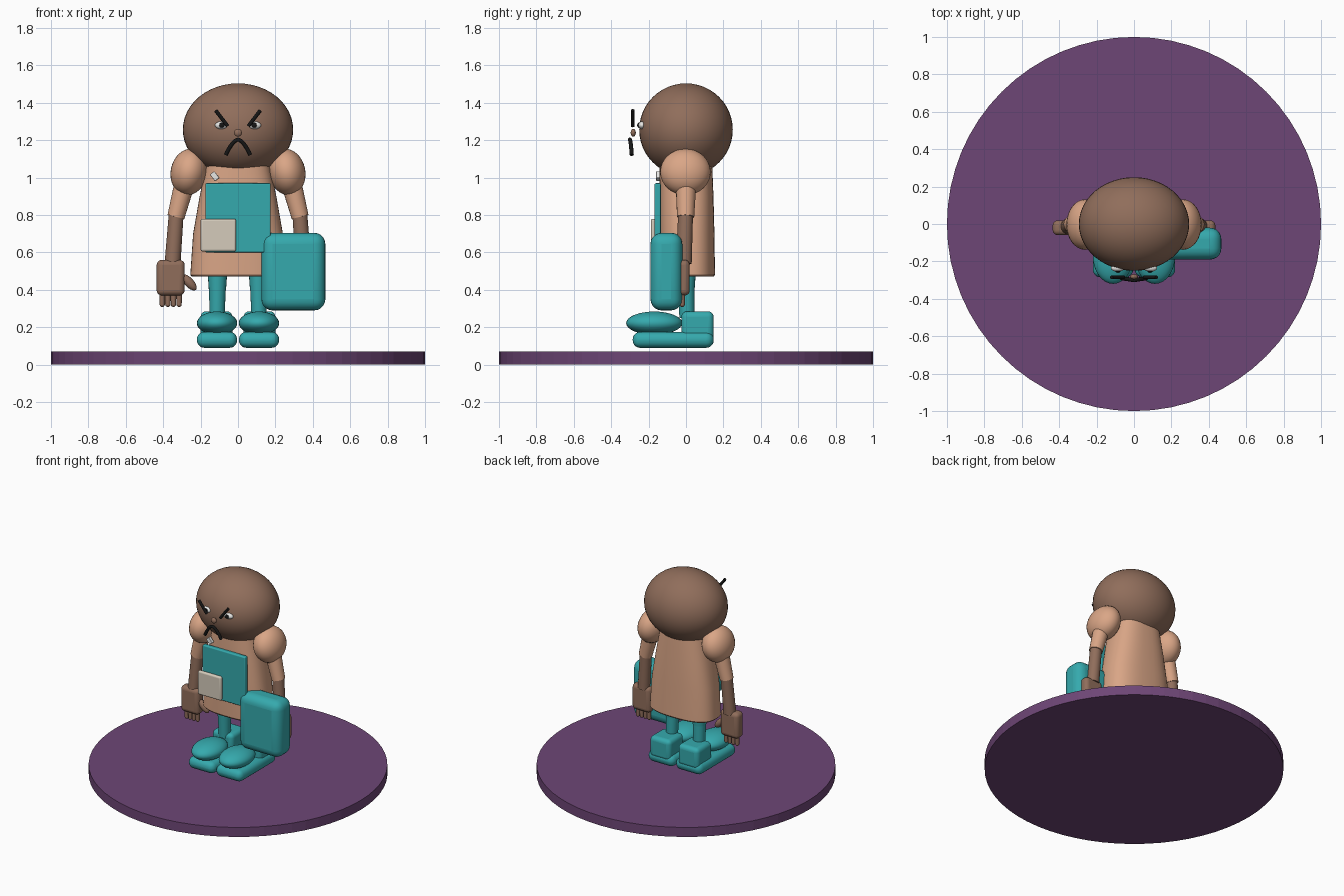
import bpy, bmesh, math
from mathutils import Vector

if "Cube" in bpy.data.objects:
    bpy.data.objects.remove(bpy.data.objects["Cube"])


def material(name, rgb):
    m = bpy.data.materials.new(name)
    m.use_nodes = True
    m.diffuse_color = (*rgb, 1)
    m.node_tree.nodes["Principled BSDF"].inputs["Base Color"].default_value = (*rgb, 1)
    return m


PURPLE = material("purple", (0.155, 0.061, 0.18))
TEAL = material("teal", (0.036, 0.40, 0.42))
TAN = material("tan", (0.70, 0.38, 0.24))
BROWN = material("brown", (0.28, 0.155, 0.105))
CREAM = material("cream", (0.66, 0.60, 0.50))
BLACK = material("black", (0.008, 0.008, 0.008))
WHITE = material("white", (0.8, 0.8, 0.78))


def finish(name, mat, angle=35):
    ob = bpy.context.object
    ob.name = name
    ob.data.materials.append(mat)
    bpy.ops.object.shade_smooth_by_angle(angle=math.radians(angle))
    return ob


def ball(name, mat, loc, radii, tilt=0, segs=32):
    bpy.ops.mesh.primitive_uv_sphere_add(segments=segs, ring_count=segs // 2, location=loc,
                                         rotation=(0, tilt, 0))
    bpy.context.object.scale = radii
    return finish(name, mat)


def box(name, mat, low, high, bevel, tilt=0):
    low, high = Vector(low), Vector(high)
    bpy.ops.mesh.primitive_cube_add(size=1, location=(low + high) / 2, rotation=(0, tilt, 0))
    ob = bpy.context.object
    ob.scale = high - low
    bpy.ops.object.transform_apply(location=False, rotation=False, scale=True)
    mod = ob.modifiers.new("round", "BEVEL")
    mod.width, mod.segments = bevel, 5
    return finish(name, mat)


def limb(name, mat, a, b, r1, r2, verts=20):
    a, b = Vector(a), Vector(b)
    bpy.ops.mesh.primitive_cone_add(vertices=verts, radius1=r1, radius2=r2, depth=(b - a).length,
                                    location=(a + b) / 2)
    bpy.context.object.rotation_euler = (b - a).to_track_quat("Z", "Y").to_euler()
    return finish(name, mat)


def loft(name, mat, sections, power=2.6, n=48):
    """Rounded-square sections given as (z, half width, half depth, y centre)."""
    bm = bmesh.new()
    rings = []
    for z, w, d, cy in sections:
        ring = []
        for i in range(n):
            c, s = math.cos(math.tau * i / n), math.sin(math.tau * i / n)
            ring.append(bm.verts.new((math.copysign(abs(c) ** (2 / power), c) * w,
                                      cy + math.copysign(abs(s) ** (2 / power), s) * d, z)))
        rings.append(ring)
    for lo, hi in zip(rings, rings[1:]):
        for i in range(n):
            j = (i + 1) % n
            bm.faces.new((lo[i], lo[j], hi[j], hi[i]))
    bm.faces.new(rings[0][::-1])
    bm.faces.new(rings[-1])
    me = bpy.data.meshes.new(name)
    bm.to_mesh(me)
    bm.free()
    ob = bpy.data.objects.new(name, me)
    bpy.context.collection.objects.link(ob)
    bpy.ops.object.select_all(action="DESELECT")
    bpy.context.view_layer.objects.active = ob
    ob.select_set(True)
    return finish(name, mat)


# Round stand
bpy.ops.mesh.primitive_cylinder_add(vertices=64, radius=1, depth=0.07, location=(0, 0, 0.035))
finish("stand", PURPLE, 1)

# Torso and head
loft("torso", TAN, [(0.47, 0.245, 0.14, 0.007), (0.48, 0.255, 0.148, 0.007),
                    (0.7, 0.24, 0.148, 0.004), (0.9, 0.205, 0.145, 0.002), (1.07, 0.17, 0.14, 0)])
ball("head", BROWN, (0, 0, 1.256), (0.295, 0.25, 0.248), segs=48)

# Bib with its pocket and a small collar tag
box("bib", TEAL, (-0.175, -0.168, 0.6), (0.175, -0.135, 0.97), 0.008)
box("pocket", CREAM, (-0.2, -0.188, 0.605), (-0.01, -0.16, 0.78), 0.012)
box("collar_tag", WHITE, (-0.14, -0.16, 0.985), (-0.11, -0.135, 1.03), 0.004, -0.65)

# Nose and frowning mouth
ball("nose", BROWN, (0, -0.282, 1.24), (0.021, 0.014, 0.021), segs=16)
curve = bpy.data.curves.new("mouth", "CURVE")
curve.dimensions = "3D"
curve.bevel_depth = 0.011
curve.bevel_resolution = 3
curve.use_fill_caps = True
spline = curve.splines.new("POLY")
spline.points.add(16)
for i, p in enumerate(spline.points):
    t = i / 8 - 1
    p.co = (0.066 * t, -0.3 + 0.01 * abs(t), 1.203 - 0.082 * abs(t) ** 1.7, 1)
curve.materials.append(BLACK)
mouth = bpy.data.objects.new("mouth", curve)
bpy.context.collection.objects.link(mouth)

for s, side in ((1, "left"), (-1, "right")):
    # Eyes and slanted brows
    ball(side + "_eye", WHITE, (s * 0.088, -0.235, 1.28), (0.036, 0.02, 0.021), segs=20)
    ball(side + "_pupil", BLACK, (s * 0.086, -0.252, 1.28), (0.015, 0.009, 0.014), segs=16)
    limb(side + "_brow", BLACK, (s * 0.055, -0.285, 1.275), (s * 0.12, -0.285, 1.36), 0.01, 0.01, 12)

    # Shoulder, sleeve and forearm
    ball(side + "_shoulder", TAN, (s * 0.262, -0.003, 1.03), (0.098, 0.135, 0.125), s * -0.2)
    limb(side + "_sleeve", TAN, (s * 0.332, -0.002, 0.79), (s * 0.285, 0, 0.97), 0.046, 0.055)
    limb(side + "_forearm", BROWN, (s * 0.35, -0.012, 0.54), (s * 0.33, -0.002, 0.81), 0.043, 0.04)

    # Hand with fingers and thumb
    xs = sorted((s * 0.285, s * 0.435))
    box(side + "_palm", BROWN, (xs[0], -0.06, 0.37), (xs[1], 0.02, 0.56), 0.028)
    for k in range(4):
        x = s * (0.315 + 0.03 * k)
        limb(f"{side}_finger_{k + 1}", BROWN, (x, -0.02, 0.322), (x, -0.02, 0.39), 0.014, 0.016, 12)
        ball(f"{side}_fingertip_{k + 1}", BROWN, (x, -0.02, 0.322), (0.014,) * 3, segs=12)
    ball(side + "_thumb", BROWN, (s * 0.262, -0.025, 0.44), (0.025, 0.025, 0.055), s * 0.75, 20)

    # Leg and shoe
    limb(side + "_thigh", TEAL, (s * 0.11, 0, 0.4), (s * 0.11, 0, 0.5), 0.046, 0.053)
    limb(side + "_shin", TEAL, (s * 0.112, 0.005, 0.25), (s * 0.11, 0, 0.405), 0.04, 0.045)
    xs = sorted((s * 0.005, s * 0.22))
    box(side + "_sole", TEAL, (xs[0], -0.285, 0.09), (xs[1], 0.148, 0.175), 0.04)
    xs = sorted((s * 0.03, s * 0.2))
    box(side + "_heel", TEAL, (xs[0], -0.025, 0.13), (xs[1], 0.148, 0.285), 0.03)
    ball(side + "_toe", TEAL, (s * 0.112, -0.17, 0.222), (0.108, 0.15, 0.062))

# Case held on the left
box("case", TEAL, (0.125, -0.19, 0.29), (0.467, -0.02, 0.705), 0.06)
